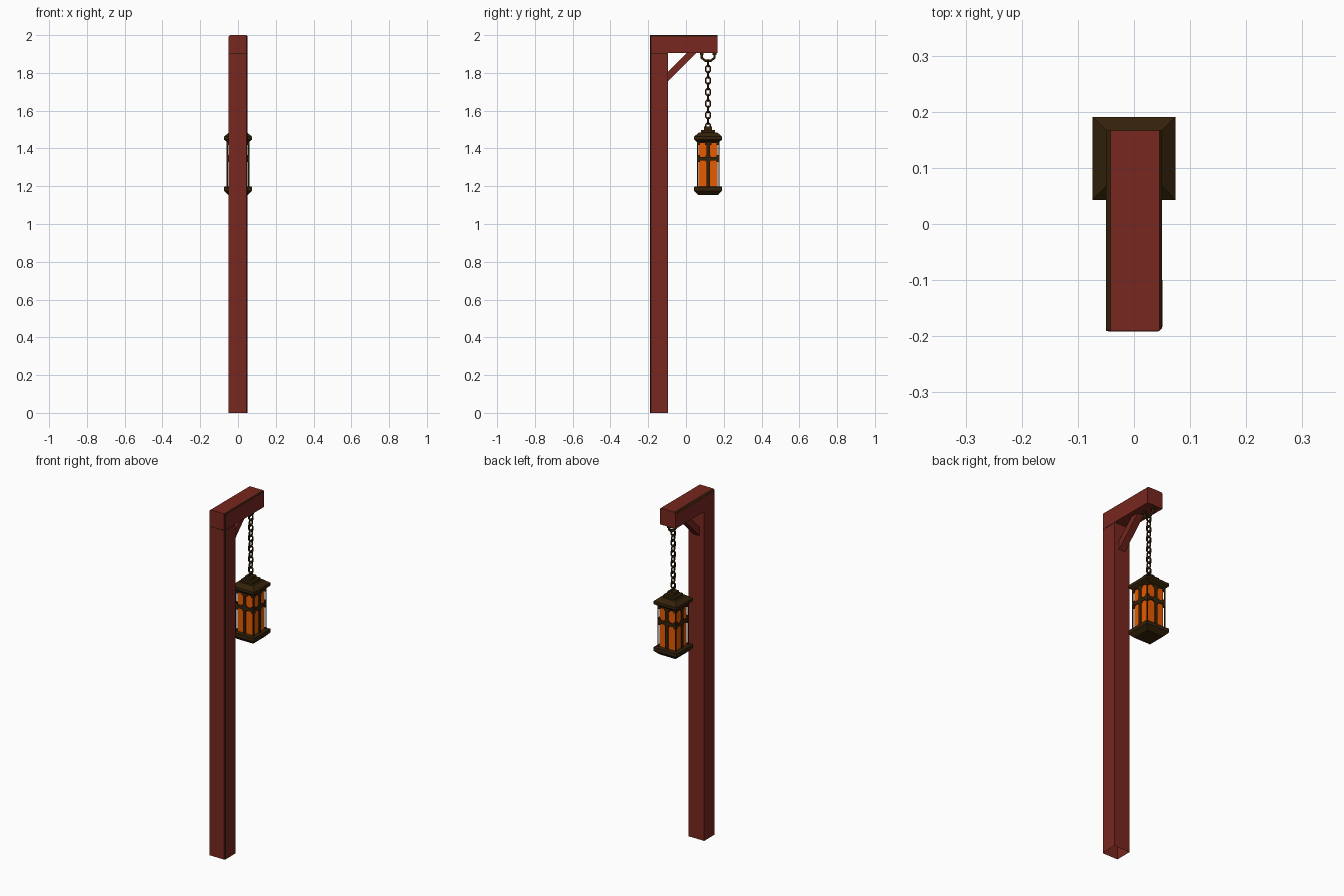
import bpy, bmesh, math
from mathutils import Vector, Matrix

if "Cube" in bpy.data.objects:
    bpy.data.objects.remove(bpy.data.objects["Cube"])


def material(name, rgb):
    m = bpy.data.materials.new(name)
    m.diffuse_color = (*rgb, 1)
    m.use_nodes = True
    m.node_tree.nodes["Principled BSDF"].inputs["Base Color"].default_value = m.diffuse_color
    return m


RED = material("red_brown_wood", (0.185, 0.020, 0.013))
DARK = material("dark_bronze", (0.034, 0.016, 0.003))
GLOW = material("amber_glass", (0.85, 0.11, 0.0))
CY = 0.117  # lantern axis in y


def finish(name, bm, *mats):
    me = bpy.data.meshes.new(name)
    bm.to_mesh(me)
    bm.free()
    for m in mats:
        me.materials.append(m)
    ob = bpy.data.objects.new(name, me)
    bpy.context.collection.objects.link(ob)
    return ob


def add_box(bm, lo, hi, rot=None):
    lo, hi = Vector(lo), Vector(hi)
    mat = Matrix.Translation((lo + hi) / 2) @ Matrix.Diagonal((*(hi - lo), 1))
    bmesh.ops.create_cube(bm, size=1, matrix=(rot @ mat) if rot else mat)


def add_prism(bm, outline, half):
    """Side outline in (y, z), extruded across x."""
    face = bm.faces.new([bm.verts.new((-half, y, z)) for y, z in outline])
    ext = bmesh.ops.extrude_face_region(bm, geom=[face], use_keep_orig=True)
    bmesh.ops.translate(bm, vec=(2 * half, 0, 0),
                        verts=[v for v in ext["geom"] if isinstance(v, bmesh.types.BMVert)])
    bmesh.ops.recalc_face_normals(bm, faces=bm.faces)


def square_loft(name, profile):
    """Square-section solid from (half width, z) pairs."""
    bm = bmesh.new()
    rings = [[bm.verts.new((sx * h, CY + sy * h, z))
              for sx, sy in ((-1, -1), (1, -1), (1, 1), (-1, 1))] for h, z in profile]
    for a, b in zip(rings, rings[1:]):
        for i in range(4):
            j = (i + 1) % 4
            bm.faces.new((a[i], a[j], b[j], b[i]))
    bm.faces.new(rings[0])
    bm.faces.new(rings[-1])
    bmesh.ops.recalc_face_normals(bm, faces=bm.faces)
    return finish(name, bm, DARK)


def wire(name, pts, r, closed):
    """Round wire following points."""
    cu = bpy.data.curves.new(name, 'CURVE')
    cu.dimensions = '3D'
    cu.bevel_depth, cu.bevel_resolution = r, 1
    cu.use_fill_caps = True
    sp = cu.splines.new('POLY')
    sp.points.add(len(pts) - 1)
    for p, co in zip(sp.points, pts):
        p.co = (*co, 1)
    sp.use_cyclic_u = closed
    cu.materials.append(DARK)
    ob = bpy.data.objects.new(name, cu)
    bpy.context.collection.objects.link(ob)


# Post and overhanging beam in one piece, with narrow dark worn edges
bm = bmesh.new()
add_prism(bm, ((-0.191, 0), (-0.095, 0), (-0.095, 1.905), (0.167, 1.905),
               (0.167, 2.0), (-0.191, 2.0)), 0.05)


def mid(e):
    return (e.verts[0].co + e.verts[1].co) / 2


for side, top, width in ((-1, True, 0.008), (1, True, 0.005), (1, False, 0.005)):
    edges = [e for e in bm.edges if mid(e).x * side > 0.04 and e.calc_length() > 0.3
             and (mid(e).z > 1.99 if top else mid(e).y < -0.18 and mid(e).z < 1.5)]
    bmesh.ops.bevel(bm, geom=edges, offset=width, segments=1, affect='EDGES', material=1)
# the foot is open underneath
bmesh.ops.delete(bm, geom=[f for f in bm.faces if f.calc_center_median().z < 0.01],
                 context='FACES_ONLY')
finish("post_and_beam", bm, RED, DARK)

# Dark seam below the beam, on the front and right of the post
bm = bmesh.new()
add_box(bm, (-0.046, -0.1918, 1.901), (0.044, -0.18, 1.906))
add_box(bm, (0.04, -0.184, 1.901), (0.0508, -0.1, 1.906))
finish("joint_seam", bm, DARK)

# Diagonal brace
bm = bmesh.new()
add_prism(bm, ((-0.1, 1.752), (0.055, 1.907), (0.005, 1.907), (-0.1, 1.802)), 0.02)
finish("brace", bm, RED)

# Staple under the beam
wire("beam_staple", [(0, CY + y, z) for y, z in
     ((-0.034, 1.91), (-0.034, 1.880), (-0.014, 1.864), (0.014, 1.864),
      (0.034, 1.880), (0.034, 1.91))], 0.0075, False)
bm = bmesh.new()
for s in (-1, 1):
    add_box(bm, (-0.01, CY + s * 0.034 - 0.01, 1.894), (0.01, CY + s * 0.034 + 0.01, 1.906))
finish("staple_feet", bm, DARK)

# Chain of alternating links
for i in range(12):
    z = 1.851 - i * 0.0305
    pts = []
    for u, w in ((0.012, 0.010), (0.006, 0.018), (-0.006, 0.018), (-0.012, 0.010),
                 (-0.012, -0.010), (-0.006, -0.018), (0.006, -0.018), (0.012, -0.010)):
        pts.append((u, CY, z + w) if i % 2 == 0 else (0, CY + u, z + w))
    wire("chain_link", pts, 0.0047, True)

# Lantern cap, roof and base
square_loft("lantern_cap", [(0.037, 1.478), (0.037, 1.497), (0.021, 1.497), (0.021, 1.515)])
square_loft("lantern_roof", [(0.06, 1.435), (0.074, 1.447), (0.074, 1.463), (0.049, 1.484)])
square_loft("lantern_base", [(0.052, 1.153), (0.074, 1.176), (0.074, 1.197), (0.06, 1.199)])

# Glowing glass core
bm = bmesh.new()
add_box(bm, (-0.051, CY - 0.051, 1.195), (0.051, CY + 0.051, 1.44))
finish("lantern_glass", bm, GLOW)

# Thin frame standing just off the glass, repeated on the four sides
bm = bmesh.new()
for k in range(4):
    rot = Matrix.Translation((0, CY, 0)) @ Matrix.Rotation(k * math.pi / 2, 4, 'Z')

    def bar(x0, x1, z0, z1):
        add_box(bm, (x0, -0.06, z0), (x1, -0.055, z1), rot)

    bar(-0.06, -0.054, 1.195, 1.44)
    bar(0.054, 0.06, 1.195, 1.44)
    bar(-0.009, 0.009, 1.195, 1.44)
    bar(-0.056, 0.056, 1.337, 1.356)
    bar(-0.056, 0.056, 1.428, 1.44)
    bar(-0.014, 0.014, 1.33, 1.363)
    # small blocks stepping the window corners
    for s in (-1, 1):
        for x, z in ((0.049, 1.424), (0.012, 1.424), (0.049, 1.361), (0.049, 1.332)):
            add_box(bm, (s * x - 0.005, -0.0595, z - 0.005),
                    (s * x + 0.005, -0.0555, z + 0.005), rot)
finish("lantern_frame", bm, DARK)
